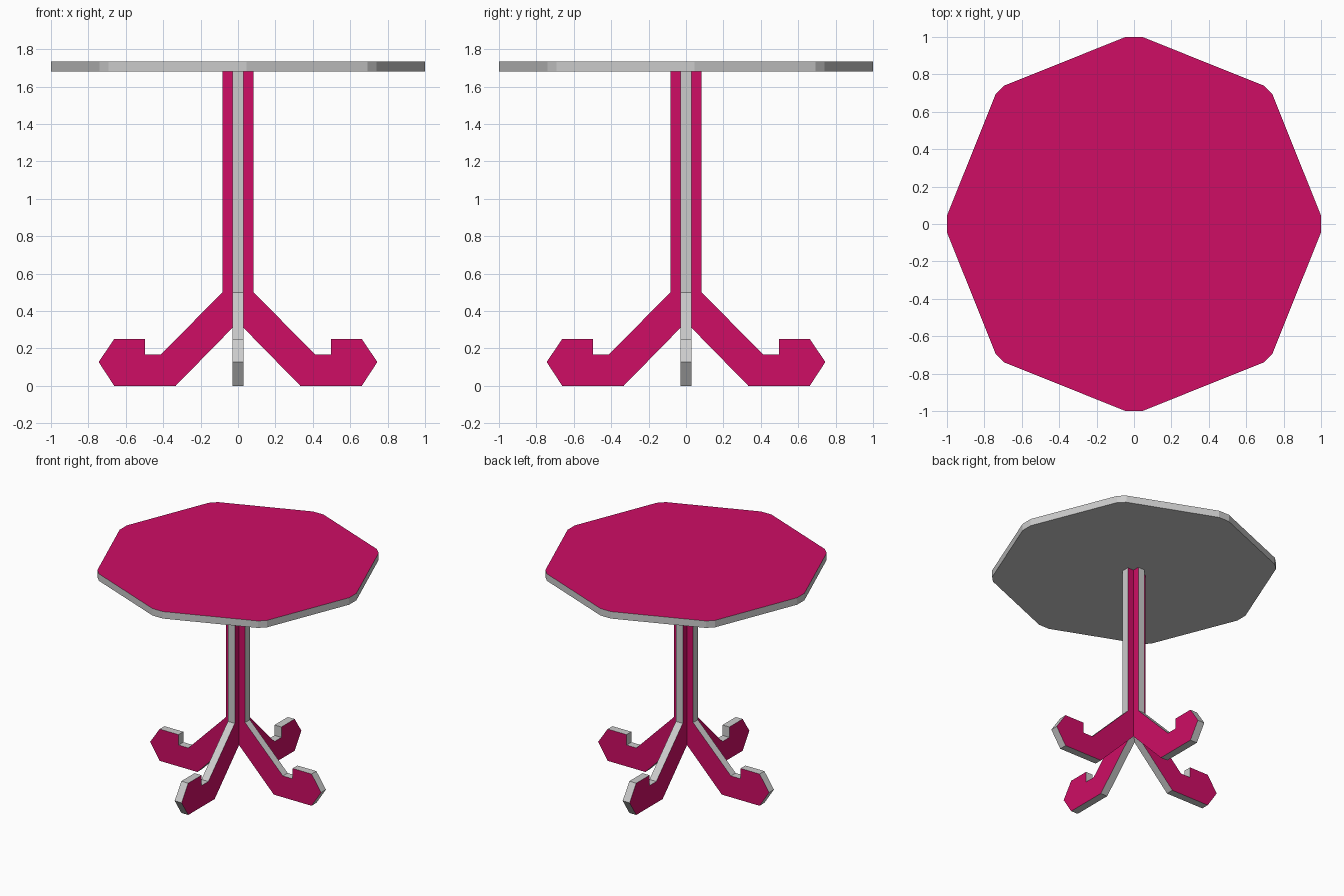
import bpy
import bmesh
from mathutils import Matrix

if "Cube" in bpy.data.objects:
    bpy.data.objects.remove(bpy.data.objects["Cube"])

pink = bpy.data.materials.new("pink")
pink.diffuse_color = (0.62, 0.004, 0.13, 1.0)
pink.use_nodes = True
pink.node_tree.nodes["Principled BSDF"].inputs["Base Color"].default_value = pink.diffuse_color


def extruded(name, outline, depth, matrix, coloured):
    """Extrude an XY outline along +Z, then place it; faces in 'coloured' normals get pink."""
    bm = bmesh.new()
    face = bm.faces.new([bm.verts.new((x, y, 0)) for x, y in outline])
    res = bmesh.ops.extrude_face_region(bm, geom=[face])
    top = [g for g in res["geom"] if isinstance(g, bmesh.types.BMVert)]
    bmesh.ops.translate(bm, verts=top, vec=(0, 0, depth))
    bmesh.ops.recalc_face_normals(bm, faces=bm.faces)
    for f in bm.faces:
        f.normal_update()
        f.material_index = int(round(f.normal.z) in coloured and abs(f.normal.z) > 0.9)
    bm.transform(matrix)
    mesh = bpy.data.meshes.new(name)
    bm.to_mesh(mesh)
    bm.free()
    mesh.materials.append(None)  # grey rims
    mesh.materials.append(pink)
    obj = bpy.data.objects.new(name, mesh)
    bpy.context.collection.objects.link(obj)
    return obj


# Tabletop: octagon with clipped corners, pink on top only
corner = [(1, 0.045), (0.74, 0.693), (0.693, 0.74), (0.045, 1)]
outline = []
for _ in range(4):
    outline += corner
    corner = [(-y, x) for x, y in corner]
extruded("tabletop", outline, 0.055, Matrix.Translation((0, 0, 1.68)), {1})

# Pedestal: two crossing flat plates, each a column with a pair of hooked feet
half = [(0.083, 1.68), (0.083, 0.5), (0.412, 0.168), (0.497, 0.168), (0.497, 0.25),
        (0.662, 0.25), (0.745, 0.127), (0.662, 0), (0.333, 0)]
plate = half + [(0, 0.34)] + [(-x, z) for x, z in reversed(half)]
THICK = 0.06
upright = Matrix.Rotation(1.5707963, 4, 'X') @ Matrix.Translation((0, 0, -THICK / 2))
extruded("side_legs_plate", plate, THICK, upright, {1, -1})
extruded("front_back_legs_plate", plate, THICK,
         Matrix.Rotation(1.5707963, 4, 'Z') @ upright, {1, -1})
